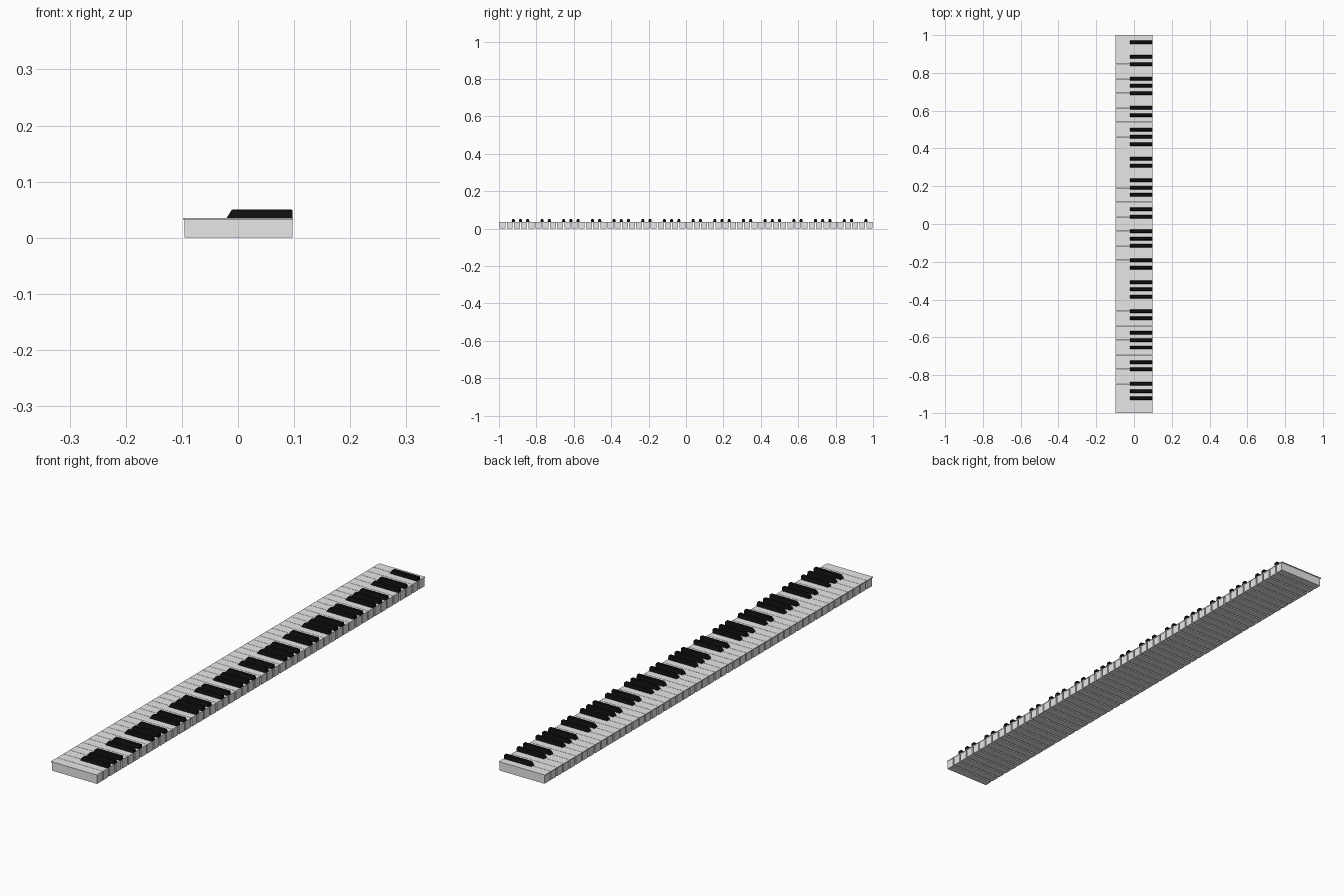
import bpy, bmesh

if "Cube" in bpy.data.objects:
    bpy.data.objects.remove(bpy.data.objects["Cube"])

PITCH = 2 / 52          # spacing of the 52 white keys
BACK = 0.097

def material(name, c):
    m = bpy.data.materials.new(name)
    m.diffuse_color = (*c, 1)
    m.use_nodes = True
    m.node_tree.nodes["Principled BSDF"].inputs["Base Color"].default_value = m.diffuse_color
    return m

ivory = material("key white", (0.8, 0.8, 0.8))
ebony = material("key black", (0.005, 0.005, 0.005))

def loft(name, low, high, mat, bevel=0):
    """Solid between two rectangles, each (x0, x1, y0, y1, z)."""
    bm = bmesh.new()
    rings = []
    for x0, x1, y0, y1, z in (low, high):
        rings.append([bm.verts.new(p) for p in
                      ((x0, y0, z), (x1, y0, z), (x1, y1, z), (x0, y1, z))])
    a, b = rings
    bm.faces.new(a[::-1])
    bm.faces.new(b)
    for i in range(4):
        j = (i + 1) % 4
        bm.faces.new((a[i], a[j], b[j], b[i]))
    if bevel:
        top = [e for e in bm.edges if all(v in b for v in e.verts)]
        bmesh.ops.bevel(bm, geom=top, offset=bevel, segments=2,
                        profile=0.5, affect='EDGES')
    me = bpy.data.meshes.new(name)
    bm.to_mesh(me)
    bm.free()
    me.materials.append(mat)
    ob = bpy.data.objects.new(name, me)
    bpy.context.collection.objects.link(ob)

# white keys: a narrower body under a thin overhanging top
for k in range(52):
    y = 1 - (k + 0.5) * PITCH
    w, t = 0.0160, 0.0187
    # the two end keys run flush with the ends of the keyboard
    y0, y1 = y - w, y + w
    loft("white_key_body", (-0.095, BACK, y0, y1, 0),
         (-0.095, BACK, y0, y1, 0.0325), ivory)
    loft("white_key_top", (-0.098, BACK + 0.001, y - t, y + t, 0.0325),
         (-0.098, BACK + 0.001, y - t, y + t, 0.0355), ivory)

# black keys: notes start on A at +y, so sharps skip B-C and E-F
for k in range(1, 52):
    if (k - 1) % 7 in (1, 4):
        continue
    y = 1 - k * PITCH
    loft("black_key", (-0.021, BACK, y - 0.0095, y + 0.0095, 0.034),
         (-0.011, BACK, y - 0.0065, y + 0.0065, 0.050), ebony, 0.0015)
